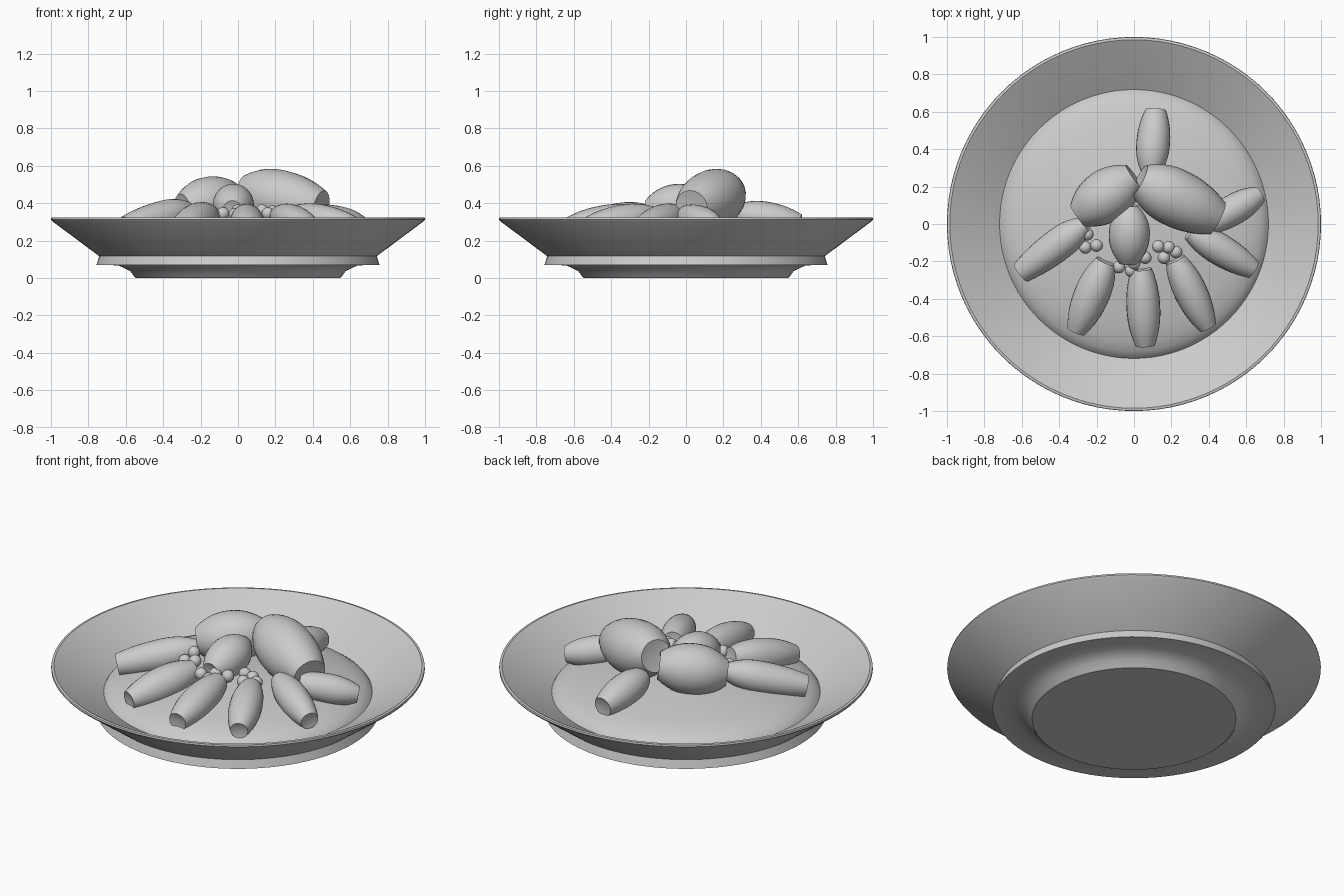
import bpy, bmesh, math
from mathutils import Vector, Matrix

if "Cube" in bpy.data.objects:
    bpy.data.objects.remove(bpy.data.objects["Cube"])

grey = bpy.data.materials.new("plain_grey")
grey.diffuse_color = (0.6, 0.6, 0.6, 1)
grey.use_nodes = True
grey.node_tree.nodes["Principled BSDF"].inputs["Base Color"].default_value = grey.diffuse_color


def finish(bm, name, angle=35):
    bmesh.ops.remove_doubles(bm, verts=bm.verts, dist=1e-5)
    bmesh.ops.recalc_face_normals(bm, faces=bm.faces)
    mesh = bpy.data.meshes.new(name)
    bm.to_mesh(mesh)
    bm.free()
    ob = bpy.data.objects.new(name, mesh)
    bpy.context.collection.objects.link(ob)
    mesh.materials.append(grey)
    bpy.ops.object.select_all(action='DESELECT')
    ob.select_set(True)
    bpy.context.view_layer.objects.active = ob
    bpy.ops.object.shade_smooth_by_angle(angle=math.radians(angle))
    return ob


def lathe(profile, steps):
    """Revolve (radius, height) points around z."""
    bm = bmesh.new()
    verts = [bm.verts.new((r, 0, z)) for r, z in profile]
    edges = [bm.edges.new(p) for p in zip(verts, verts[1:])]
    bmesh.ops.spin(bm, geom=verts + edges, cent=(0, 0, 0), axis=(0, 0, 1),
                   angle=math.tau, steps=steps, use_duplicate=False)
    return bm


def piece(name, a, b, radius, r_a, r_b, peak=0.45, flat=1.0):
    """Barrel-shaped piece from a to b with cut, slightly hollow ends."""
    a, b = Vector(a), Vector(b)
    length = (b - a).length
    n = 12
    profile = [(0, 0.015)]
    for i in range(n + 1):
        t = i / n
        end = r_a if t < peak else r_b
        u = (peak - t) / peak if t < peak else (t - peak) / (1 - peak)
        profile.append((end + (radius - end) * (1 - u ** 2.2), t * length))
    profile.append((0, length - 0.015))
    bm = lathe(profile, 24)
    # local x stays level, local y is the upright direction
    z = (b - a).normalized()
    x = z.cross(Vector((0, 0, 1))).normalized()
    y = z.cross(x)
    rot = Matrix((x, y, z)).transposed().to_4x4()
    bm.transform(Matrix.Translation(a) @ rot @ Matrix.Diagonal((1, flat, 1, 1)))
    return finish(bm, name, 40)


# Plate: foot, flared ring, wide sloping rim
finish(lathe([(0, 0), (0.545, 0), (0.555, 0.008), (0.575, 0.037), (0.64, 0.068),
              (0.757, 0.07), (0.742, 0.117), (0.992, 0.303), (1.0, 0.313),
              (0.998, 0.323), (0.985, 0.325), (0.972, 0.318), (0.72, 0.175),
              (0.68, 0.15), (0, 0.15)], 96), "plate", 30)

# Gently domed bed filling the plate
finish(lathe([(0, 0.325), (0.15, 0.318), (0.3, 0.297), (0.45, 0.272),
              (0.56, 0.25), (0.63, 0.232), (0.68, 0.21), (0.71, 0.188),
              (0.728, 0.16), (0, 0.155)], 96), "domed_bed", 40)

# Slender pieces fanned around the edge
piece("outer_piece_back", (0.09, 0.28, 0.345), (0.117, 0.61, 0.285), 0.09, 0.055, 0.055)
piece("outer_piece_left", (-0.26, 0.0, 0.365), (-0.605, -0.26, 0.27), 0.088, 0.045, 0.06, 0.4)
piece("outer_piece_front_left", (-0.15, -0.2, 0.34), (-0.31, -0.575, 0.26), 0.095, 0.055, 0.05)
piece("outer_piece_front", (0.04, -0.24, 0.335), (0.06, -0.65, 0.26), 0.09, 0.055, 0.052, 0.5)
piece("outer_piece_front_right", (0.22, -0.19, 0.335), (0.395, -0.555, 0.26), 0.088, 0.055, 0.048)
piece("outer_piece_right", (0.3, -0.04, 0.34), (0.64, -0.245, 0.265), 0.085, 0.05, 0.05)
piece("outer_piece_back_right", (0.4, 0.0, 0.33), (0.675, 0.16, 0.275), 0.082, 0.06, 0.045, 0.5)

# Large pieces heaped in the middle
piece("large_piece_right", (0.03, 0.235, 0.465), (0.445, 0.03, 0.375), 0.155, 0.09, 0.095, 0.45)
piece("large_piece_left", (-0.3, 0.045, 0.38), (0.0, 0.255, 0.425), 0.14, 0.07, 0.075, 0.5)
piece("middle_piece", (-0.02, 0.1, 0.42), (-0.03, -0.21, 0.365), 0.11, 0.04, 0.05, 0.5)

# Small round berries in three clusters
berries = [(-0.29, -0.01, 0.35), (-0.25, -0.055, 0.36), (-0.2, -0.115, 0.345),
           (-0.26, -0.125, 0.335), (-0.08, -0.23, 0.345), (-0.015, -0.25, 0.34),
           (0.0, -0.21, 0.36), (0.06, -0.18, 0.35), (0.13, -0.12, 0.36),
           (0.16, -0.18, 0.345), (0.185, -0.125, 0.355), (0.225, -0.15, 0.345)]
for i, p in enumerate(berries):
    bm = bmesh.new()
    bmesh.ops.create_uvsphere(bm, u_segments=16, v_segments=10, radius=0.034,
                              matrix=Matrix.Translation(p))
    finish(bm, f"berry_{i + 1}", 60)
